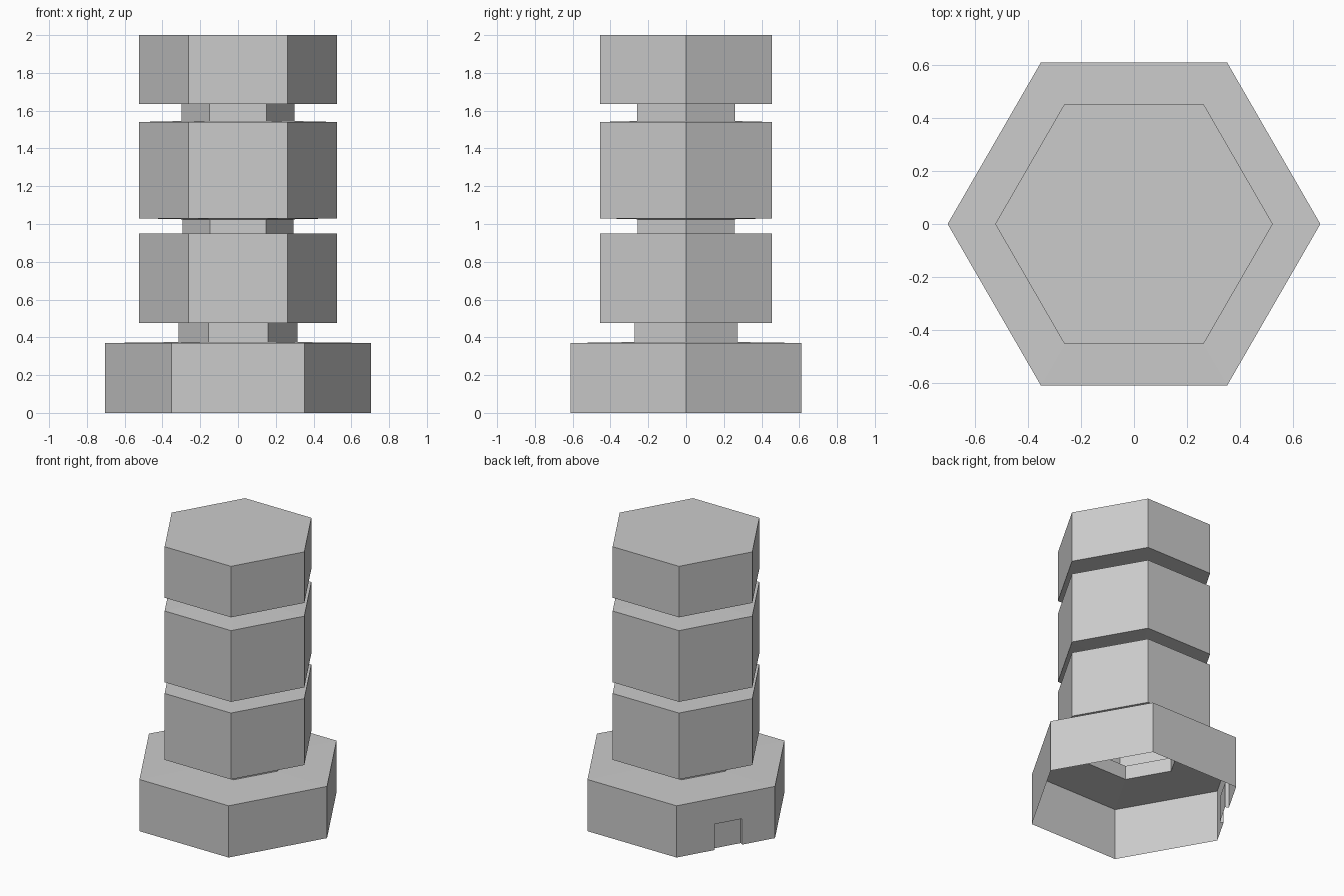
import bpy, bmesh
from math import sin, cos, radians
from mathutils import Vector

if "Cube" in bpy.data.objects:
    bpy.data.objects.remove(bpy.data.objects["Cube"])

# (radius, height) steps of the hollow six-sided shell, open at the bottom
PROFILE = [(0.705, 0.0), (0.705, 0.37), (0.315, 0.375), (0.315, 0.475),
           (0.525, 0.475), (0.525, 0.95), (0.295, 0.95), (0.295, 1.025),
           (0.525, 1.03), (0.525, 1.54), (0.30, 1.545), (0.30, 1.635),
           (0.525, 1.635), (0.525, 2.0)]
NOTCH_SIDE = 2  # base side between the 120 and 180 degree corners


def corner(i, r, z):
    a = radians(60 * i)
    return Vector((r * cos(a), r * sin(a), z))


def finish(name, bm):
    mesh = bpy.data.meshes.new(name)
    bm.to_mesh(mesh)
    bm.free()
    bpy.context.collection.objects.link(bpy.data.objects.new(name, mesh))


# Stacked shell: base, necks and blocks in one continuous skin
bm = bmesh.new()
rings = [[bm.verts.new(corner(i, r, z)) for i in range(6)] for r, z in PROFILE]
for level, (lo, hi) in enumerate(zip(rings, rings[1:])):
    for i in range(6):
        j = (i + 1) % 6
        if level == 0 and i == NOTCH_SIDE:
            continue
        bm.faces.new((lo[i], lo[j], hi[j], hi[i]))
bm.faces.new(rings[-1])
finish("stacked_hex_column", bm)

# Base side with a shallow recessed panel at its lower edge
R, H = PROFILE[1]
start, end = corner(NOTCH_SIDE, R, 0), corner(NOTCH_SIDE + 1, R, 0)
inward = Vector((cos(radians(-30)), sin(radians(-30)), 0))
T0, T1, TOP, DEPTH = 0.384, 0.667, 0.185, 0.025
bm = bmesh.new()


def wall(*points):
    # each point is (fraction along the side, height, depth inward)
    bm.faces.new([bm.verts.new(start.lerp(end, t) + Vector((0, 0, z)) + inward * d)
                  for t, z, d in points])


wall((0, 0, 0), (T0, 0, 0), (T0, TOP, 0), (T0, H, 0), (0, H, 0))
wall((T1, 0, 0), (1, 0, 0), (1, H, 0), (T1, H, 0), (T1, TOP, 0))
wall((T0, TOP, 0), (T1, TOP, 0), (T1, H, 0), (T0, H, 0))
wall((T0, 0, DEPTH), (T1, 0, DEPTH), (T1, TOP, DEPTH), (T0, TOP, DEPTH))
wall((T0, 0, 0), (T0, 0, DEPTH), (T0, TOP, DEPTH), (T0, TOP, 0))
wall((T1, 0, DEPTH), (T1, 0, 0), (T1, TOP, 0), (T1, TOP, DEPTH))
wall((T0, TOP, DEPTH), (T1, TOP, DEPTH), (T1, TOP, 0), (T0, TOP, 0))
bmesh.ops.remove_doubles(bm, verts=bm.verts, dist=1e-5)
finish("recessed_base_side", bm)
